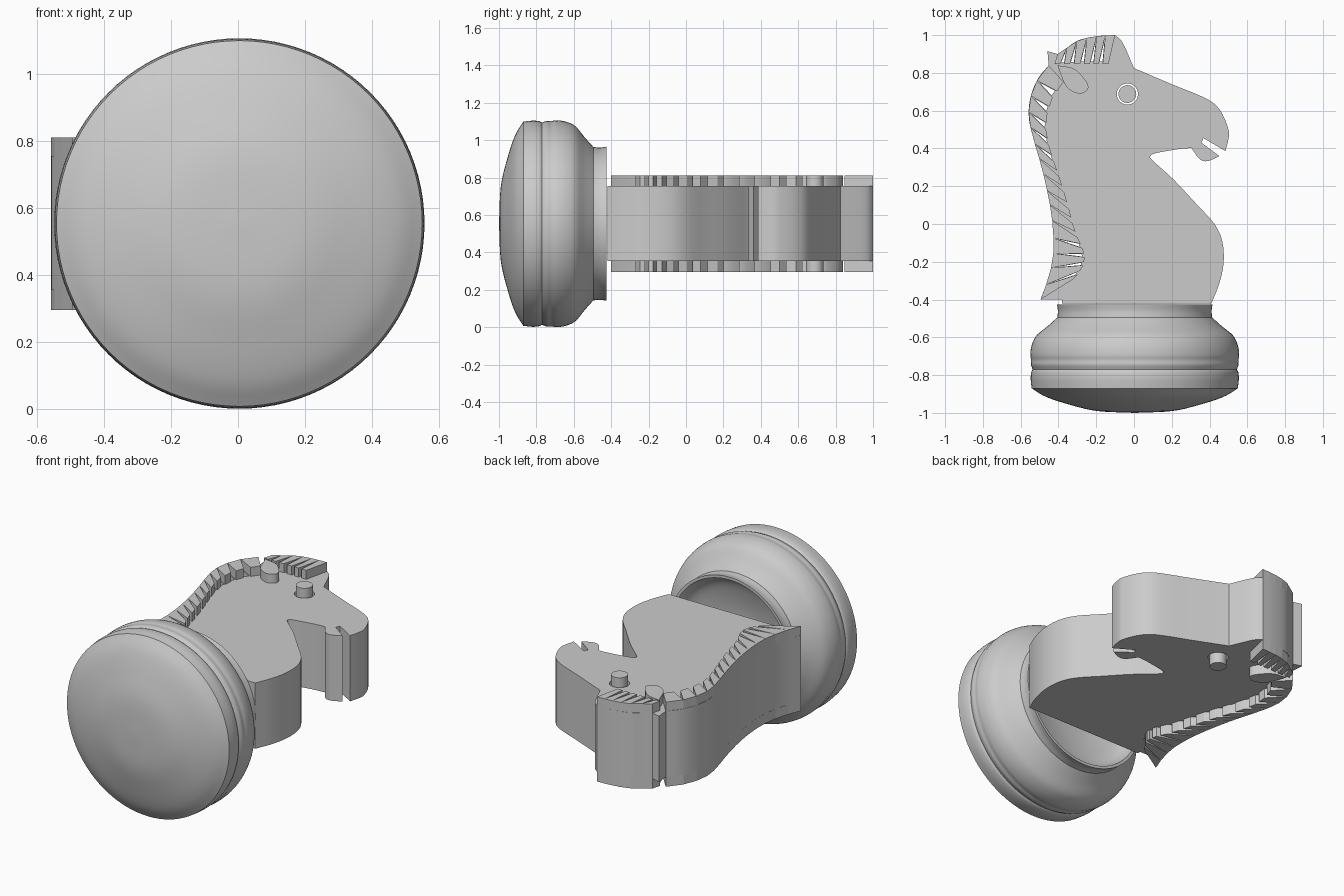
import bpy, bmesh, math
from mathutils import Vector

cube = bpy.data.objects.get("Cube")
if cube:
    bpy.data.objects.remove(cube, do_unlink=True)

grey = bpy.data.materials.new("plain grey")
grey.use_nodes = True
colour = (0.6, 0.6, 0.6, 1)
grey.diffuse_color = colour
grey.node_tree.nodes["Principled BSDF"].inputs["Base Color"].default_value = colour

LOW, HIGH = 0.355, 0.755            # flat sides of the body
LOW_TRIM, HIGH_TRIM = 0.295, 0.81   # outer level of the raised details
TRIM_LAYERS = ((LOW_TRIM, LOW), (HIGH, HIGH_TRIM))


def spline(points, steps=5):
    """Smooth curve through the points, both ends included."""
    p = [Vector(q) for q in points]
    if len(p) < 3:
        return p
    p = [2 * p[0] - p[1]] + p + [2 * p[-1] - p[-2]]
    out = []
    for a, b, c, d in zip(p, p[1:], p[2:], p[3:]):
        for i in range(steps):
            t = i / steps
            out.append(0.5 * (2 * b + (c - a) * t + (2 * a - 5 * b + 4 * c - d) * t ** 2
                              + (3 * b - a - 3 * c + d) * t ** 3))
    return out + [p[-2]]


def join_runs(runs):
    """Chain smooth runs that share their end points."""
    return [p for run in runs for p in spline(run)[:-1]]


def add_prism(bm, outline, z0, z1):
    rings = [[bm.verts.new((p[0], p[1], z)) for p in outline] for z in (z0, z1)]
    n = len(outline)
    bm.faces.new(rings[0])
    bm.faces.new(rings[1])
    for i in range(n):
        j = (i + 1) % n
        bm.faces.new((rings[0][i], rings[0][j], rings[1][j], rings[1][i]))


def finish(bm, name):
    bmesh.ops.recalc_face_normals(bm, faces=bm.faces)
    mesh = bpy.data.meshes.new(name)
    bm.to_mesh(mesh)
    bm.free()
    mesh.materials.append(grey)
    obj = bpy.data.objects.new(name, mesh)
    bpy.context.collection.objects.link(obj)
    bpy.ops.object.select_all(action="DESELECT")
    obj.select_set(True)
    bpy.context.view_layer.objects.active = obj
    bpy.ops.object.shade_smooth_by_angle(angle=math.radians(30))


def circle(centre, radius, n=40):
    return [Vector((centre[0] + radius * math.cos(math.tau * i / n),
                    centre[1] + radius * math.sin(math.tau * i / n))) for i in range(n)]


# Round base with a hollow collar, turned about the y axis
base_runs = [
    [(0, -1), (.2, -.99), (.35, -.955), (.47, -.915), (.546, -.87)],
    [(.546, -.87), (.551, -.82), (.548, -.785), (.54, -.77)],
    [(.54, -.77), (.55, -.745), (.549, -.72), (.553, -.69), (.545, -.64), (.52, -.59),
     (.46, -.54), (.41, -.495)],
    [(.41, -.495), (.407, -.46), (.412, -.425)],
    [(.412, -.425), (.395, -.425)],
    [(.395, -.425), (.385, -.46), (.35, -.5), (.28, -.53), (.15, -.56), (0, -.57)],
]
bm = bmesh.new()
verts = [bm.verts.new((p.x, p.y, 0)) for p in join_runs(base_runs)]
verts.append(bm.verts.new((0, base_runs[-1][-1][1], 0)))
edges = [bm.edges.new(pair) for pair in zip(verts, verts[1:])]
bmesh.ops.spin(bm, geom=verts + edges, cent=(0, 0, 0), axis=(0, 1, 0),
               angle=math.tau, steps=96, use_duplicate=False)
bmesh.ops.remove_doubles(bm, verts=bm.verts, dist=0.0005)
bmesh.ops.translate(bm, verts=bm.verts, vec=(.004, 0, .553))
finish(bm, "round_base")

# Body outline: smooth runs that meet at sharp corners
mane_edge = [(-.495, -.4), (-.447, -.265), (-.426, -.13), (-.437, .05), (-.48, .265),
             (-.532, .45), (-.557, .566), (-.548, .67), (-.51, .767), (-.452, .84)]
crest_edge = [(-.405, .9), (-.36, .93), (-.29, .974), (-.19, .995), (-.1, 1)]
outline_runs = [
    mane_edge,
    [(-.452, .84), (-.458, .915)],
    [(-.458, .915), (-.405, .9)],
    crest_edge,
    [(-.1, 1), (-.06, .96), (0, .825)],
    [(0, .825), (.2, .74)],
    [(.2, .74), (.39, .66), (.46, .595), (.5, .5), (.5, .45), (.484, .386)],
    [(.484, .386), (.368, .455)],
    [(.368, .455), (.357, .43)],
    [(.357, .43), (.452, .36)],
    [(.452, .36), (.39, .333), (.347, .344), (.304, .402)],
    [(.304, .402), (.24, .397), (.12, .376), (.087, .36), (.1, .335), (.21, .235),
     (.33, .106), (.426, 0), (.468, -.095), (.474, -.21), (.45, -.32), (.41, -.42)],
    [(.41, -.42), (-.38, -.42)],
    [(-.38, -.42), (-.38, -.4)],
    [(-.38, -.4), (-.495, -.4)],
]
eye_centre = (-.035, .688)
body_loops = [join_runs(outline_runs), circle(eye_centre, .056)]


def resample(points, count, axis):
    """Points of the curve at even steps along one axis."""
    curve = spline(points, 12)
    a, b = curve[0][axis], curve[-1][axis]
    return [min(curve, key=lambda p: abs(p[axis] - a - (b - a) * i / count))
            for i in range(count + 1)]


def add_strands(name, edge, tip_of, has_slit):
    """Blunt wedges pointing inwards, with a slit through the body in some gaps."""
    bm = bmesh.new()
    for a, b in zip(edge, edge[1:]):
        tip_a, tip_b = tip_of(a), tip_of(b)
        corner = tip_b.lerp(tip_a, .6)
        for z0, z1 in TRIM_LAYERS:
            add_prism(bm, [a, b, tip_b, corner], z0, z1)
        if a != edge[0] and has_slit(a):
            gap = [a, corner, tip_a]
            centre = sum(gap, Vector((0, 0))) / 3
            body_loops.append([centre.lerp(p, .75) for p in gap])
    finish(bm, name)


def mane_tip(p):
    # strands rise near the base and droop further up the neck
    blend = min(max((p.y + .4) / .45, 0), 1)
    angle = math.radians(30 - 68 * blend - 12 * max(p.y, 0))
    return p + (.16 - .05 * p.y) * Vector((math.cos(angle), math.sin(angle)))


def forelock_tip(p):
    return Vector((p.x - .035, .848))


add_strands("mane_strands", resample(mane_edge, 15, 1), mane_tip,
            lambda p: p.y < 0 or p.y > .35)
add_strands("forelock_strands", resample(crest_edge, 6, 0), forelock_tip, lambda p: True)

# Body: the outline filled around the eye socket and slits, then thickened
curve = bpy.data.curves.new("body_outline", "CURVE")
curve.dimensions = "2D"
curve.fill_mode = "BOTH"
curve.extrude = (HIGH - LOW) / 2
for loop in body_loops:
    line = curve.splines.new("POLY")
    line.points.add(len(loop) - 1)
    line.use_cyclic_u = True
    for point, p in zip(line.points, loop):
        point.co = (p.x, p.y, 0, 1)
outline_object = bpy.data.objects.new("body_outline", curve)
bpy.context.collection.objects.link(outline_object)
depsgraph = bpy.context.evaluated_depsgraph_get()
flat = bpy.data.meshes.new_from_object(outline_object.evaluated_get(depsgraph))
bpy.data.objects.remove(outline_object, do_unlink=True)
bm = bmesh.new()
bm.from_mesh(flat)
bpy.data.meshes.remove(flat)
bmesh.ops.remove_doubles(bm, verts=bm.verts, dist=0.0002)
bmesh.ops.translate(bm, verts=bm.verts, vec=(0, 0, (LOW + HIGH) / 2))
finish(bm, "horse_body")

# Eye pin running through the head
bm = bmesh.new()
add_prism(bm, circle(eye_centre, .047), LOW_TRIM, HIGH_TRIM)
finish(bm, "eye_pin")

# Raised teardrop ear on each side
ear = spline([(-.405, .84), (-.315, .82), (-.25, .75), (-.247, .71),
              (-.294, .69), (-.36, .73), (-.405, .84)])[:-1]
bm = bmesh.new()
for z0, z1 in TRIM_LAYERS:
    add_prism(bm, ear, z0, z1)
finish(bm, "ears")
